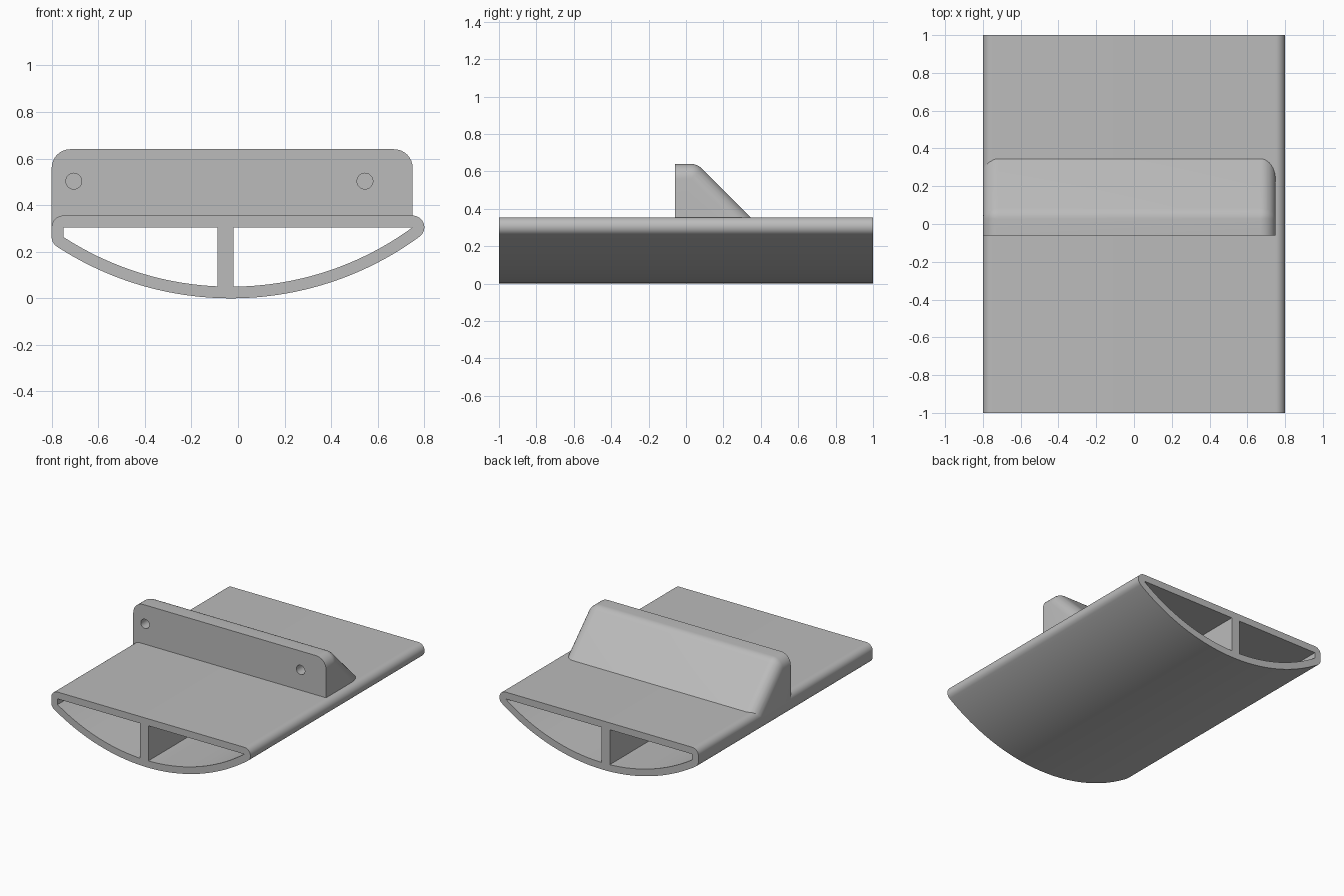
import bpy, bmesh
from math import sin, cos, pi, sqrt, atan2
from mathutils import Vector, Matrix

cube = bpy.data.objects.get("Cube")
if cube:
    bpy.data.objects.remove(cube, do_unlink=True)

grey = bpy.data.materials.new("plain grey")
grey.use_nodes = True
grey.diffuse_color = (0.5, 0.5, 0.5, 1)
grey.node_tree.nodes["Principled BSDF"].inputs["Base Color"].default_value = (0.5, 0.5, 0.5, 1)


def make_object(name, bm):
    bmesh.ops.recalc_face_normals(bm, faces=bm.faces[:])
    mesh = bpy.data.meshes.new(name)
    bm.to_mesh(mesh)
    bm.free()
    mesh.materials.append(grey)
    obj = bpy.data.objects.new(name, mesh)
    bpy.context.collection.objects.link(obj)
    return obj


def smooth(obj):
    bpy.ops.object.select_all(action='DESELECT')
    obj.select_set(True)
    bpy.context.view_layer.objects.active = obj
    bpy.ops.object.shade_smooth_by_angle(angle=0.5)


def arc(cx, cz, r, a0, a1, steps):
    return [(cx + r * cos(a0 + (a1 - a0) * i / steps),
             cz + r * sin(a0 + (a1 - a0) * i / steps)) for i in range(steps + 1)]


# Hull section: a shallow arc below a flat deck, with one wall thickness all round
WALL, EDGE, CEIL = 0.05, 0.75, 0.305
CX, CZ, R = -0.03, 1.37, 1.32


def angle_at(x):
    return atan2(-sqrt(R * R - (x - CX) ** 2), x - CX)


def cell(x0, x1):
    return arc(CX, CZ, R, angle_at(x0), angle_at(x1), 32) + [(x1, CEIL), (x0, CEIL)]


left_a, right_a = angle_at(-EDGE), angle_at(EDGE)
low_z = CZ + R * sin(left_a)
outer = (arc(CX, CZ, R + WALL, left_a, right_a, 64)
         + arc(EDGE, CEIL, WALL, right_a, pi / 2, 16)[1:]
         + arc(-EDGE, CEIL, WALL, pi / 2, pi, 12)
         + arc(-EDGE, low_z, WALL, pi, left_a + 2 * pi, 8)[:-1])

bm = bmesh.new()
for loop in (outer, cell(-EDGE, -0.088), cell(-0.02, EDGE - 0.001)):
    verts = [bm.verts.new((x, -1, z)) for x, z in loop]
    for a, b in zip(verts, verts[1:] + verts[:1]):
        bm.edges.new((a, b))
bmesh.ops.triangle_fill(bm, edges=bm.edges[:], use_beauty=True, use_dissolve=False)
end = bmesh.ops.extrude_face_region(bm, geom=bm.faces[:])
bmesh.ops.translate(bm, vec=(0, 2, 0),
                    verts=[g for g in end["geom"] if isinstance(g, bmesh.types.BMVert)])
smooth(make_object("hollow_hull", bm))

# Mounting wedge: filleted solid hulled from spheres, then trimmed flat in front and below
FILLET = 0.08
ridge = Vector((0, 0.027, 0.56))
bm = bmesh.new()
for x in (-0.8 + FILLET, 0.75 - FILLET):
    for offset in ((0, 0, 0), (0, -0.4, 0), (0, 0.6, -0.6), (0, -0.4, -0.6)):
        bmesh.ops.create_uvsphere(bm, u_segments=32, v_segments=16, radius=FILLET,
                                  matrix=Matrix.Translation(ridge + Vector(offset) + Vector((x, 0, 0))))
hulled = bmesh.ops.convex_hull(bm, input=bm.verts[:])
bmesh.ops.delete(bm, geom=[v for v in bm.verts if not v.link_faces], context='VERTS')
inside = [v for v in hulled["geom_interior"] if v.is_valid and isinstance(v, bmesh.types.BMVert)]
bmesh.ops.delete(bm, geom=inside, context='VERTS')
for point, normal in (((0, -0.06, 0), (0, -1, 0)), ((0, 0, 0.31), (0, 0, -1))):
    cut = bmesh.ops.bisect_plane(bm, geom=bm.verts[:] + bm.edges[:] + bm.faces[:], dist=1e-5,
                                 plane_co=point, plane_no=normal, clear_outer=True)
    rim = [e for e in bm.edges if e.is_boundary]
    bmesh.ops.holes_fill(bm, edges=rim, sides=0)
bmesh.ops.dissolve_limit(bm, angle_limit=0.005, verts=bm.verts[:], edges=bm.edges[:])
wedge = make_object("mounting_wedge", bm)

# Blind screw holes in the front of the wedge
bm = bmesh.new()
for x in (-0.705, 0.545):
    bmesh.ops.create_cone(bm, cap_ends=True, segments=32, radius1=0.034, radius2=0.034, depth=0.2,
                          matrix=Matrix.Translation((x, -0.06, 0.503)) @ Matrix.Rotation(pi / 2, 4, 'X'))
cutter = make_object("screw_hole_cutter", bm)
cutter.hide_render = True
cutter.hide_set(True)
holes = wedge.modifiers.new("screw holes", 'BOOLEAN')
holes.operation = 'DIFFERENCE'
holes.solver = 'EXACT'
holes.object = cutter
bpy.context.view_layer.objects.active = wedge
bpy.ops.object.modifier_apply(modifier=holes.name)
bpy.data.objects.remove(cutter, do_unlink=True)
smooth(wedge)
